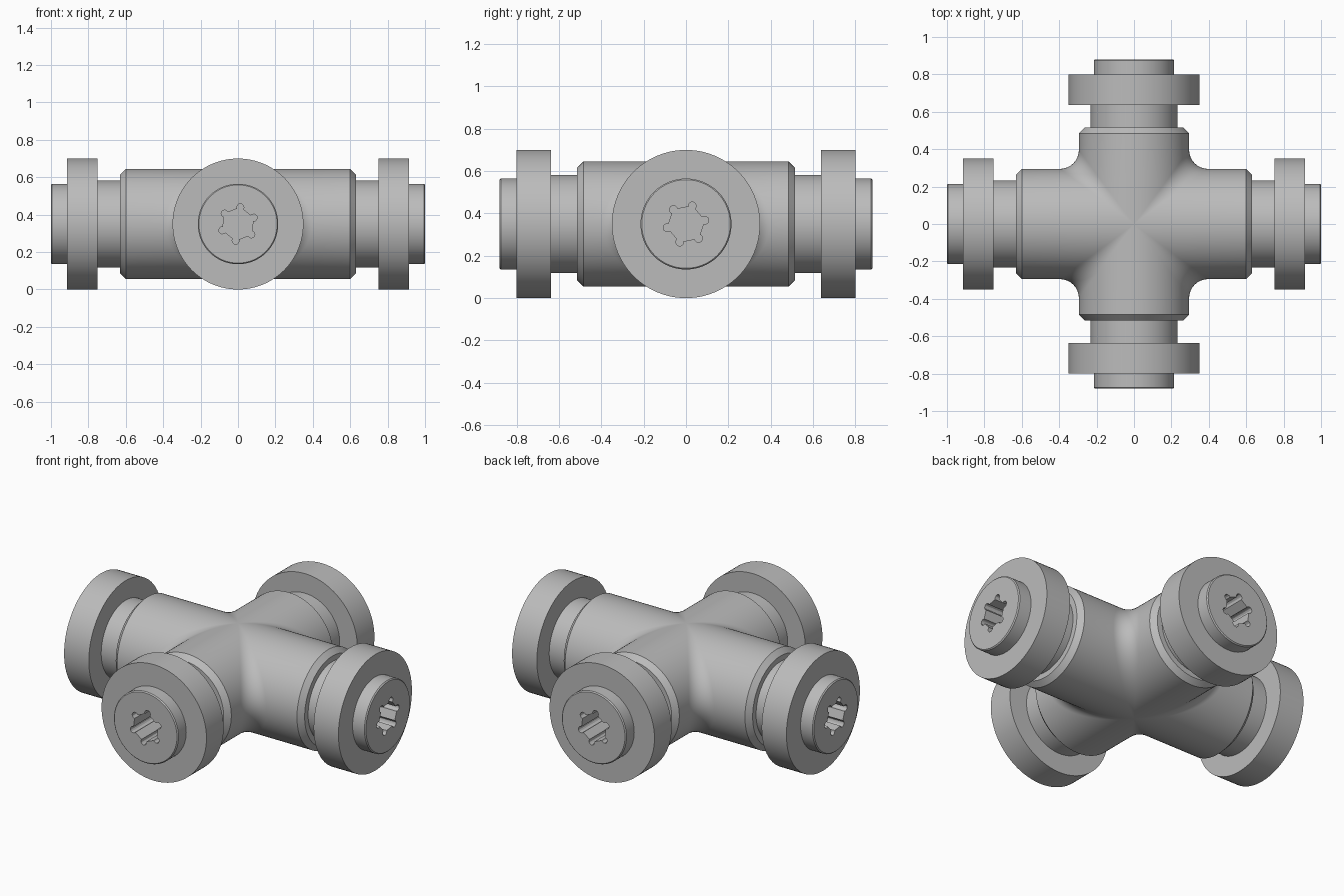
import bpy, bmesh
from math import sin, cos, pi, radians
from mathutils import Vector, Matrix

cube = bpy.data.objects.get("Cube")
if cube:
    bpy.data.objects.remove(cube, do_unlink=True)

AXIS_Z = 0.35
R = 0.295            # barrel radius
FILLET = 0.1         # blend radius between the arms
CHAMFER = 0.03
LENGTH_X, LENGTH_Y = 0.63, 0.515

steel = bpy.data.materials.new("grey steel")
steel.use_nodes = True
COLOUR = (0.5, 0.5, 0.5, 1)
steel.diffuse_color = COLOUR
steel.node_tree.nodes["Principled BSDF"].inputs["Base Color"].default_value = COLOUR


def finish(bm, name, matrix):
    bmesh.ops.remove_doubles(bm, verts=bm.verts, dist=1e-5)
    bmesh.ops.recalc_face_normals(bm, faces=bm.faces)
    mesh = bpy.data.meshes.new(name)
    bm.to_mesh(mesh)
    bm.free()
    obj = bpy.data.objects.new(name, mesh)
    bpy.context.collection.objects.link(obj)
    mesh.materials.append(steel)
    obj.matrix_world = matrix
    bpy.ops.object.select_all(action='DESELECT')
    obj.select_set(True)
    bpy.context.view_layer.objects.active = obj
    bpy.ops.object.shade_smooth_by_angle(angle=radians(30))


def skin(bm, rows, closed=False):
    """Join neighbouring rows of vertices with quads."""
    for a, b in zip(rows, rows[1:]):
        n = len(a)
        for i in range(n if closed else n - 1):
            j = (i + 1) % n
            bm.faces.new((a[i], a[j], b[j], b[i]))


# Cross body: each quadrant runs along one arm, round the blend, along the other
def quadrant_path(t, steps=10):
    c, s = cos(t), sin(t)
    ends = ((R - 0.1, 0), (R - CHAMFER, 0), (R, CHAMFER))
    path = [Vector((LENGTH_X - d, r * c, r * s)) for r, d in ends]
    centre = Vector((c, c, s)) * (R + FILLET)
    u, v = Vector((0, -c, -s)), Vector((-c, 0, -s))
    for i in range(steps + 1):
        k = i / steps
        path.append(centre + u.lerp(v, k).normalized() * FILLET)
    path += [Vector((r * c, LENGTH_Y - d, r * s)) for r, d in reversed(ends)]
    return path


bm = bmesh.new()
ARC = 48
for sx in (1, -1):
    for sy in (1, -1):
        rows = []
        for i in range(ARC + 1):
            path = quadrant_path(pi * (i / ARC - 0.5))
            rows.append([bm.verts.new((p.x * sx, p.y * sy, p.z)) for p in path])
        skin(bm, rows)
bmesh.ops.dissolve_degenerate(bm, dist=1e-5, edges=bm.edges)
finish(bm, "cross_body", Matrix.Translation((0, 0, AXIS_Z)))


# Hexagonal socket outline with a round lobe on each corner
def socket_outline(turn):
    points = []
    for k in range(6):
        a = turn + k * pi / 3
        for i in range(9):
            b = a + radians(-120 + 30 * i)
            points.append((0.09 * cos(a) + 0.019 * cos(b),
                           0.09 * sin(a) + 0.019 * sin(b)))
    return points


# End fitting: neck, wide flange and cap turned in one piece, with a blind socket
def end_fitting(name, heading, body_end, inner, outer, tip, turn):
    bm = bmesh.new()
    profile = [(0.232, body_end - 0.03), (0.232, inner), (0.35, inner), (0.35, outer),
               (0.215, outer), (0.215, tip - 0.006), (0.209, tip)]
    sides = 96
    rings = [[bm.verts.new((x, r * cos(2 * pi * i / sides), r * sin(2 * pi * i / sides)))
              for i in range(sides)] for r, x in profile]
    skin(bm, rings, closed=True)
    outline = socket_outline(turn)
    mouth, floor = [[bm.verts.new((x, y, z)) for y, z in outline] for x in (tip, tip - 0.2)]
    skin(bm, [mouth, floor], closed=True)
    bm.faces.new(floor)
    rim = []
    for loop in (rings[-1], mouth):
        rim += [bm.edges.get((v, loop[i - 1])) for i, v in enumerate(loop)]
    bmesh.ops.triangle_fill(bm, edges=rim, use_beauty=True, normal=(1, 0, 0))
    place = Matrix.Translation((0, 0, AXIS_Z)) @ Matrix.Rotation(heading, 4, 'Z')
    finish(bm, name, place)


for side, heading in (("left", 0), ("right", pi)):
    end_fitting(side + "_fitting", heading, LENGTH_X, 0.75, 0.915, 1.0, radians(11))
for side, heading in (("back", pi / 2), ("front", -pi / 2)):
    end_fitting(side + "_fitting", heading, LENGTH_Y, 0.637, 0.80, 0.88, radians(22))
